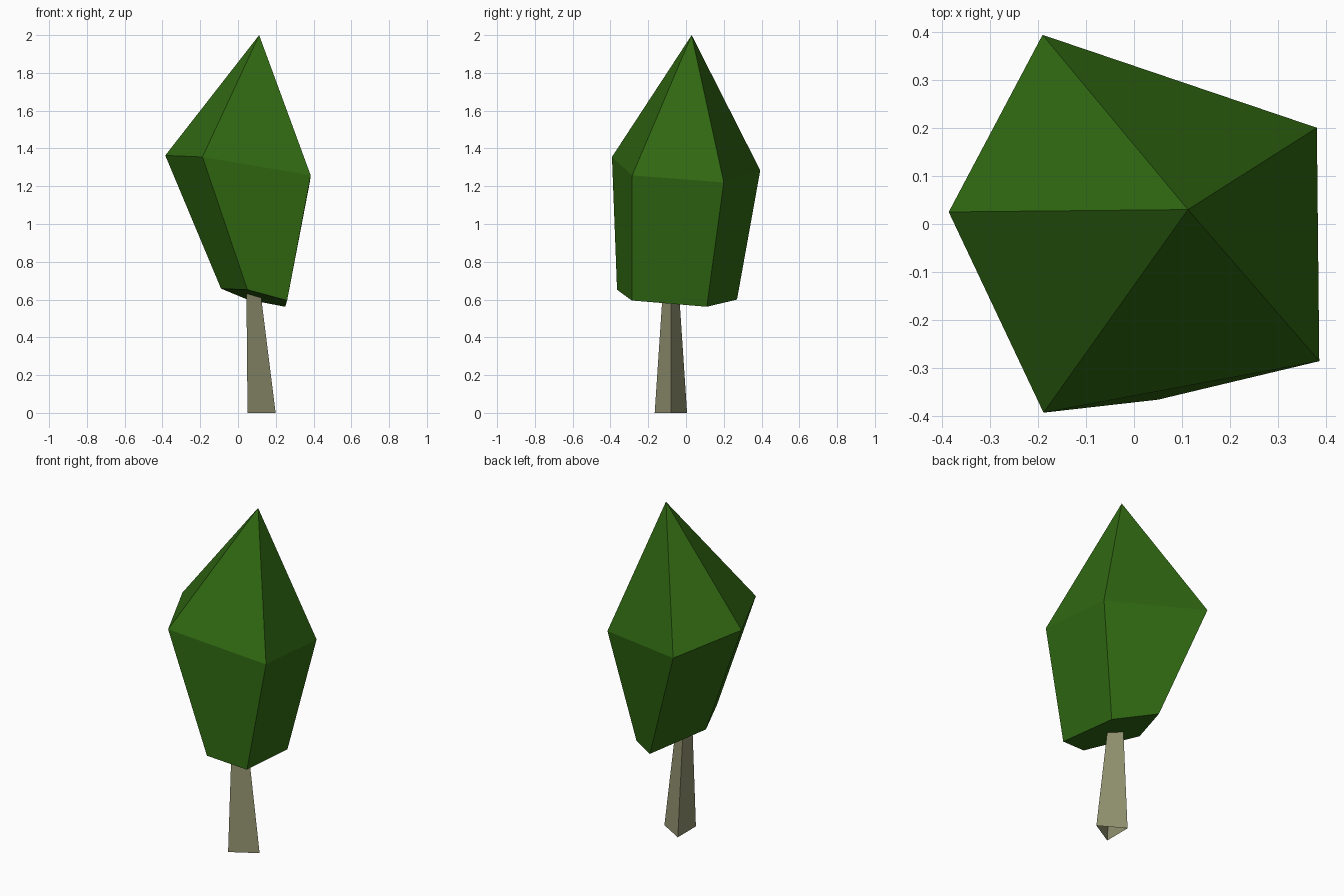
import bpy, math

if "Cube" in bpy.data.objects:
    bpy.data.objects.remove(bpy.data.objects["Cube"])


def material(name, rgb):
    m = bpy.data.materials.new(name)
    m.diffuse_color = (*rgb, 1)
    m.use_nodes = True
    m.node_tree.nodes["Principled BSDF"].inputs["Base Color"].default_value = m.diffuse_color
    return m


def build(name, verts, faces, mat):
    mesh = bpy.data.meshes.new(name)
    mesh.from_pydata(verts, [], faces)
    mesh.materials.append(mat)
    obj = bpy.data.objects.new(name, mesh)
    bpy.context.collection.objects.link(obj)
    return obj


def band(lower, upper, n):
    """Quads joining two rings given by their first vertex index."""
    return [(lower + i, lower + (i + 1) % n, upper + (i + 1) % n, upper + i)
            for i in range(n)]


leaf_green = material("leaf green", (0.03, 0.14, 0.006))
bark = material("bark", (0.29, 0.29, 0.165))

# Foliage: irregular five-sided crown, rings run counter-clockwise from above
bottom_ring = [(0.26, -0.287, 0.595), (0.25, 0.11, 0.562), (0.05, 0.27, 0.60),
               (-0.09, -0.06, 0.658), (0.05, -0.365, 0.652)]
middle_ring = [(0.385, -0.285, 1.257), (0.38, 0.20, 1.22), (-0.19, 0.393, 1.284),
               (-0.385, 0.025, 1.363), (-0.188, -0.392, 1.355)]
apex = (0.112, 0.03, 2.0)
faces = [(4, 3, 2, 1, 0)] + band(0, 5, 5)
faces += [(5 + i, 5 + (i + 1) % 5, 10) for i in range(5)]
build("foliage", bottom_ring + middle_ring + [apex], faces, leaf_green)

# Trunk: open three-sided taper, leaning slightly, ending inside the foliage
trunk = []
for cx, r, z in ((0.10, 0.099, 0.0), (0.069, 0.049, 0.65)):
    for i in range(3):
        a = math.tau * i / 3
        trunk.append((cx + r * math.cos(a), -0.08 + r * math.sin(a), z))
build("trunk", trunk, band(0, 3, 3), bark)
